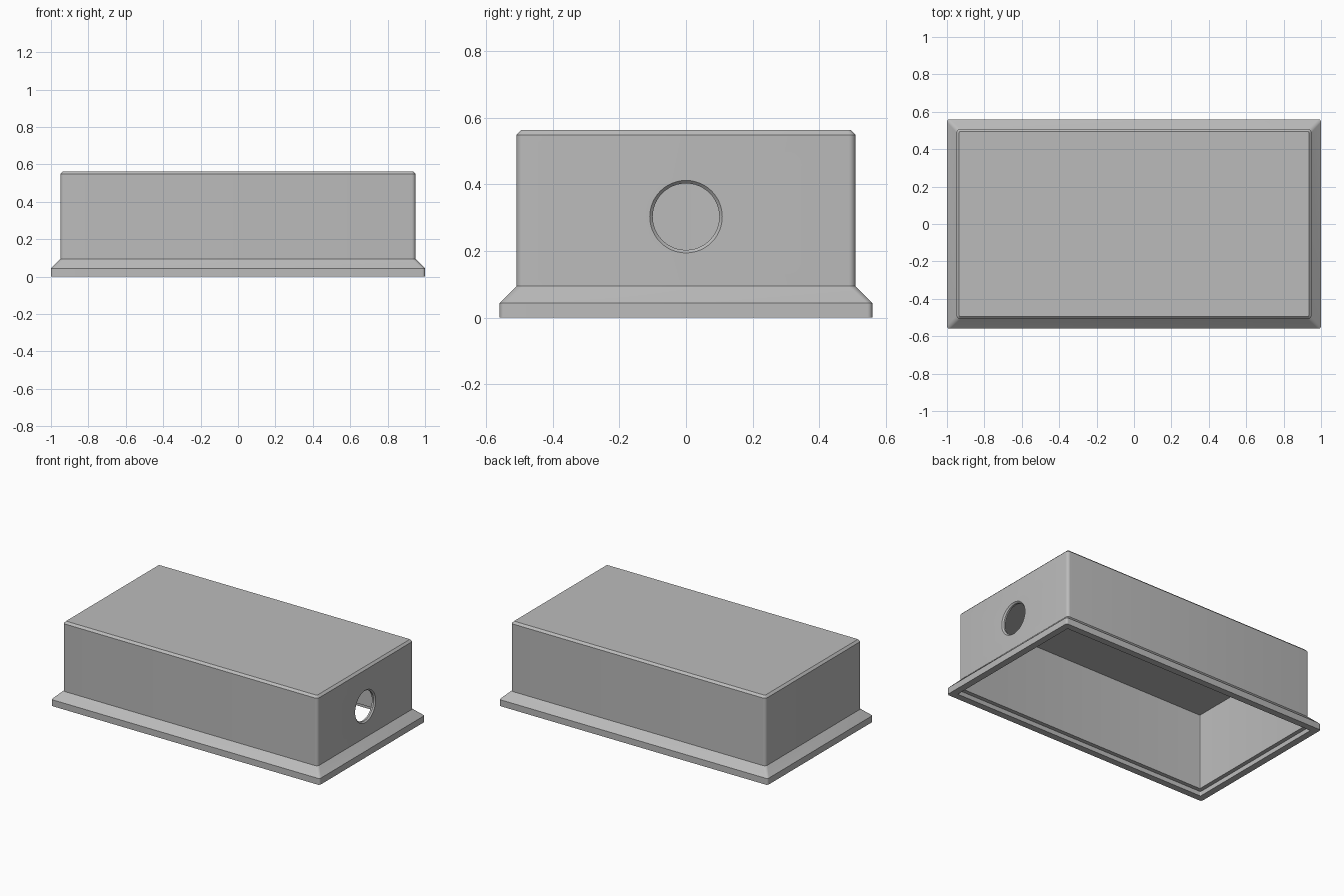
import bpy, bmesh, math

if "Cube" in bpy.data.objects:
    bpy.data.objects.remove(bpy.data.objects["Cube"], do_unlink=True)

grey = bpy.data.materials.new("plain grey")
grey.use_nodes = True
colour = (0.5, 0.5, 0.5, 1)
grey.diffuse_color = colour
grey.node_tree.nodes["Principled BSDF"].inputs["Base Color"].default_value = colour

STEPS = 6  # segments per rounded corner


def ring(bm, hx, hy, r, z):
    """Rounded rectangle of vertices at height z."""
    verts = []
    for i, (sx, sy) in enumerate(((1, 1), (-1, 1), (-1, -1), (1, -1))):
        for k in range(STEPS + 1):
            a = math.pi / 2 * (i + k / STEPS)
            verts.append(bm.verts.new((sx * (hx - r) + r * math.cos(a),
                                       sy * (hy - r) + r * math.sin(a), z)))
    return verts


# Hollow shell: loft from the ceiling inside, round the flange, to the roof
profile = [  # inset from the outer edge, corner radius, height
    (0.072, 0.004, 0.54),   # ceiling
    (0.072, 0.004, 0.03),   # inner wall
    (0.045, 0.006, 0.03),   # lid rebate
    (0.045, 0.006, 0.0),
    (0.0, 0.015, 0.0),      # flange
    (0.0, 0.015, 0.043),
    (0.051, 0.02, 0.094),   # sloping flange top
    (0.051, 0.02, 0.549),   # outer wall
    (0.065, 0.008, 0.563),  # bevelled roof edge
]
bm = bmesh.new()
rings = [ring(bm, 1 - d, 0.56 - d, r, z) for d, r, z in profile]
for a, b in zip(rings, rings[1:]):
    for i in range(len(a)):
        j = (i + 1) % len(a)
        bm.faces.new((a[i], a[j], b[j], b[i]))
bm.faces.new(rings[0])
bm.faces.new(rings[-1])
bmesh.ops.recalc_face_normals(bm, faces=bm.faces)
mesh = bpy.data.meshes.new("enclosure_shell")
bm.to_mesh(mesh)
bm.free()
mesh.materials.append(grey)
shell = bpy.data.objects.new("enclosure_shell", mesh)
bpy.context.collection.objects.link(shell)

# Cutter for the cable hole, flared at the outer face
bm = bmesh.new()
loops = []
for x, r in ((0.85, 0.1), (0.94, 0.1), (0.949, 0.109), (1.05, 0.109)):
    loops.append([bm.verts.new((x, r * math.cos(t * math.tau / 48),
                                0.303 + r * math.sin(t * math.tau / 48)))
                  for t in range(48)])
for a, b in zip(loops, loops[1:]):
    for i in range(48):
        j = (i + 1) % 48
        bm.faces.new((a[i], a[j], b[j], b[i]))
bm.faces.new(loops[0])
bm.faces.new(loops[-1])
bmesh.ops.recalc_face_normals(bm, faces=bm.faces)
cut_mesh = bpy.data.meshes.new("hole_cutter")
bm.to_mesh(cut_mesh)
bm.free()
cut_mesh.materials.append(grey)
cutter = bpy.data.objects.new("hole_cutter", cut_mesh)
bpy.context.collection.objects.link(cutter)

# Cut the hole and bake the result
cut = shell.modifiers.new("cable_hole", 'BOOLEAN')
cut.operation = 'DIFFERENCE'
cut.solver = 'EXACT'
cut.object = cutter
bpy.ops.object.select_all(action='DESELECT')
shell.select_set(True)
bpy.context.view_layer.objects.active = shell
bpy.ops.object.modifier_apply(modifier=cut.name)
bpy.data.objects.remove(cutter, do_unlink=True)
bpy.ops.object.shade_smooth_by_angle(angle=math.radians(30))
